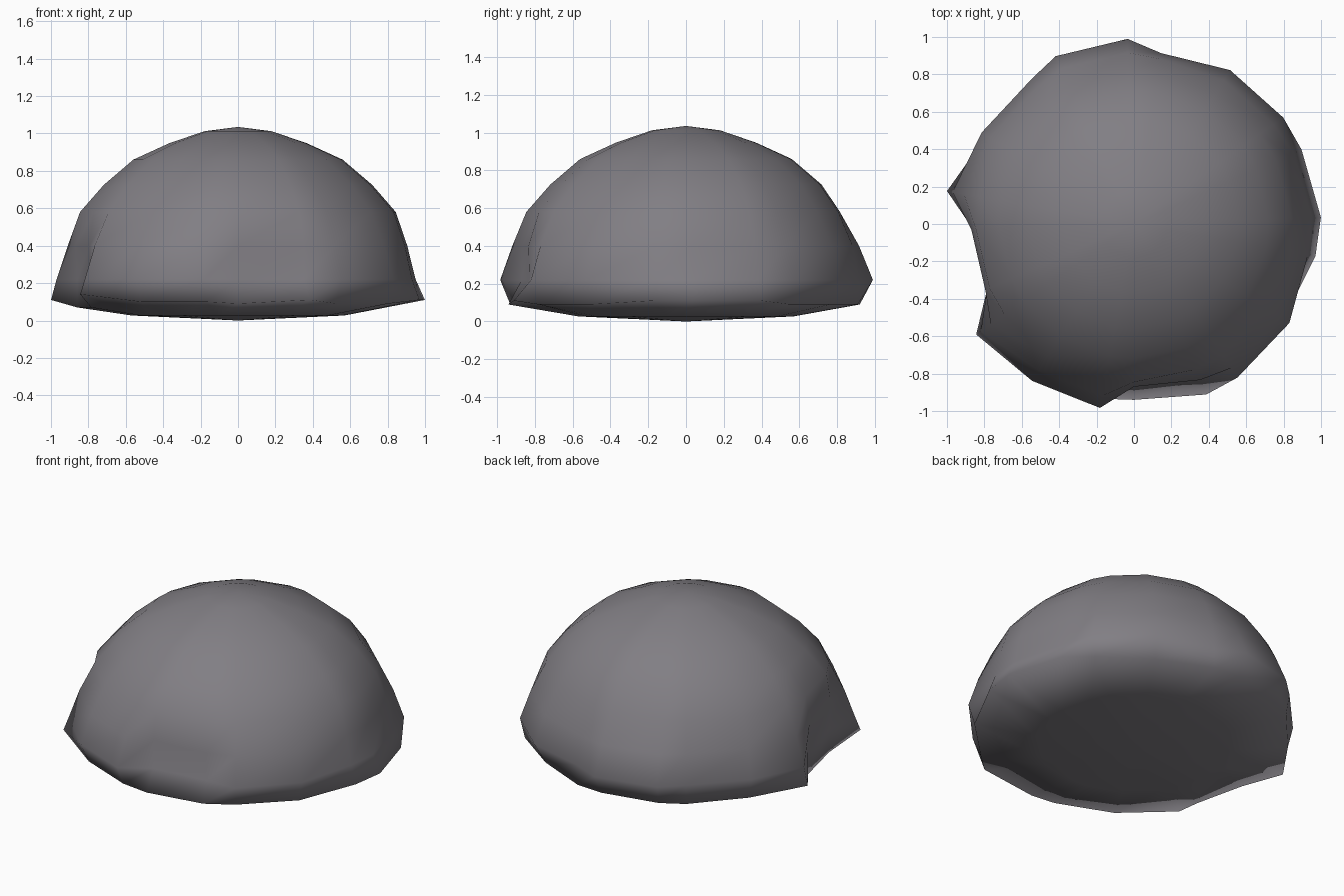
import bpy, bmesh, math

if "Cube" in bpy.data.objects:
    bpy.data.objects.remove(bpy.data.objects["Cube"])

# Stone colour
stone = bpy.data.materials.new("warm_grey_stone")
stone.diffuse_color = (0.22, 0.21, 0.23, 1)
stone.use_nodes = True
stone.node_tree.nodes["Principled BSDF"].inputs["Base Color"].default_value = stone.diffuse_color

# Ragged rim: angle, radius at z 0.22, radius of lower lip, height of lower lip
RIM = [
    (2, .95, 1.0, .11), (24, .935, .98, .11), (35.5, .98, .95, .09),
    (58, .97, .90, .09), (81, .925, .92, .09), (92, .99, .92, .09),
    (115, .99, .93, .09), (125, .95, .93, .09), (149, .95, .92, .09),
    (170, .985, 1.015, .11), (182, .86, .86, .07), (204, .86, .86, .07),
    (215, 1.0, 1.03, .14), (237, 1.0, .95, .10), (259.5, 1.0, .95, .10),
    (270, .87, .94, .09), (293, .90, .99, .11), (304, .99, .94, .09),
    (327.5, .985, .95, .09), (350, .945, .985, .11),
]

bm = bmesh.new()


def ring(fn):
    verts = []
    for deg, mid, low, zl in RIM:
        a = math.radians(deg)
        r, z = fn(a, mid, low, zl)
        verts.append(bm.verts.new((r * math.cos(a), r * math.sin(a), z)))
    return verts


def dome_r(a):
    return .845 - .03 * max(0, math.sin(a))


def shoulder_r(a, mid):
    # Radius at z 0.4, between the dome and the rim
    if mid < .88:
        return .87
    return dome_r(a) + .58 * (max(mid, .95) - dome_r(a))


# Rings from the shallow underside up to the crown
rings = [
    ring(lambda a, m, l, z: (.57, .027)),
    ring(lambda a, m, l, z: (l, z)),
    ring(lambda a, m, l, z: (m, .22)),
    ring(lambda a, m, l, z: (shoulder_r(a, m), .40)),
    ring(lambda a, m, l, z: (dome_r(a), .58)),
    ring(lambda a, m, l, z: (.718, .725)),
    ring(lambda a, m, l, z: (.56, .86)),
    ring(lambda a, m, l, z: (.37, .947)),
    ring(lambda a, m, l, z: (.18, 1.012)),
]
n = len(RIM)
for lo, hi in zip(rings, rings[1:]):
    for i in range(n):
        j = (i + 1) % n
        bm.faces.new((lo[i], lo[j], hi[j], hi[i]))
base = bm.verts.new((0, 0, 0))
crown = bm.verts.new((0, 0, 1.035))
for i in range(n):
    j = (i + 1) % n
    bm.faces.new((base, rings[0][j], rings[0][i]))
    bm.faces.new((crown, rings[-1][i], rings[-1][j]))
bmesh.ops.recalc_face_normals(bm, faces=bm.faces)
for f in bm.faces:
    f.smooth = True

# Boulder object
mesh = bpy.data.meshes.new("boulder")
bm.to_mesh(mesh)
bm.free()
mesh.materials.append(stone)
boulder = bpy.data.objects.new("boulder", mesh)
bpy.context.collection.objects.link(boulder)
